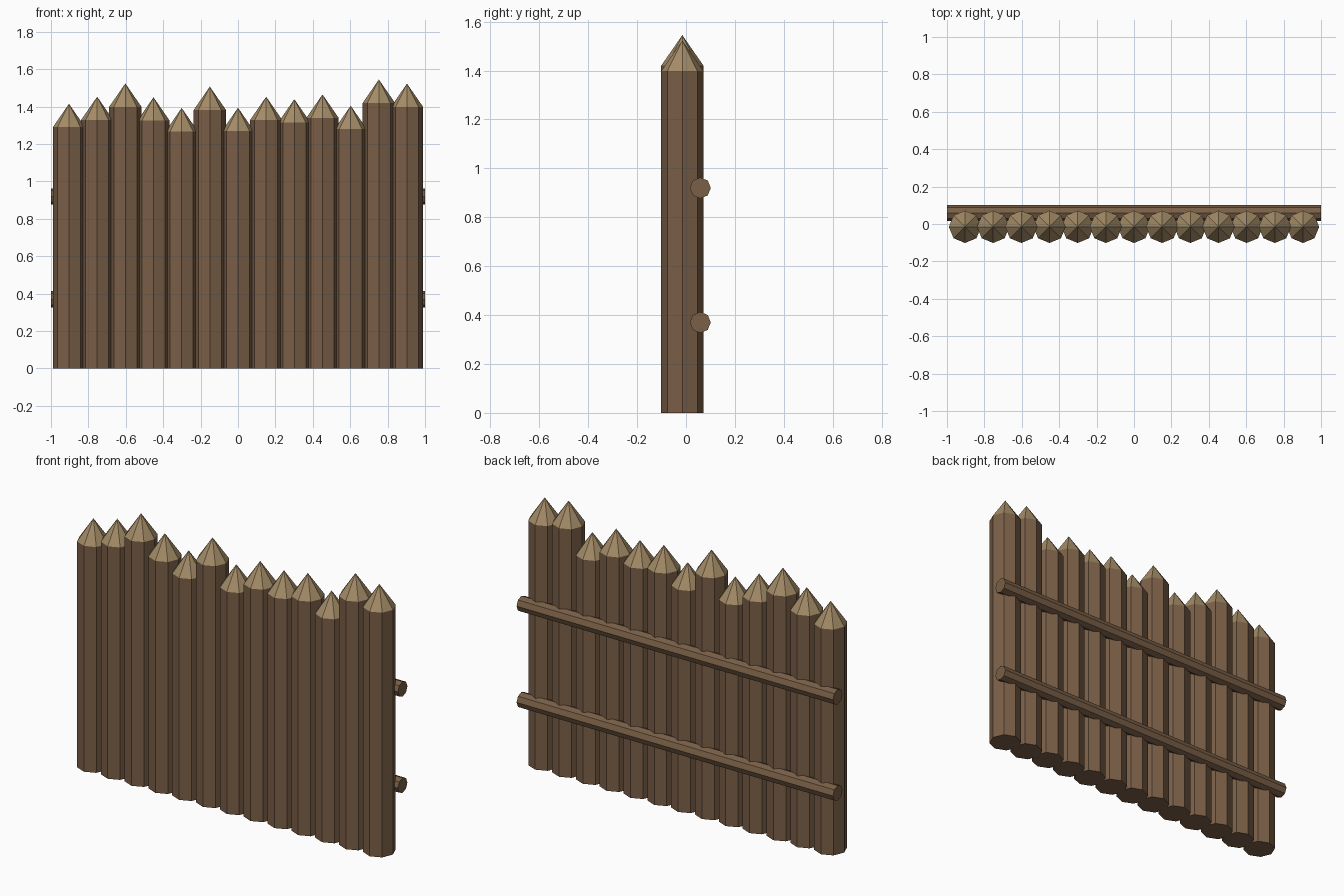
import bpy, bmesh, math
from mathutils import Matrix

if "Cube" in bpy.data.objects:
    bpy.data.objects.remove(bpy.data.objects["Cube"])


def material(name, rgb):
    m = bpy.data.materials.new(name)
    m.diffuse_color = (*rgb, 1)
    m.use_nodes = True
    m.node_tree.nodes["Principled BSDF"].inputs["Base Color"].default_value = m.diffuse_color
    return m


bark = material("bark brown", (0.195, 0.115, 0.063))
cut_wood = material("cut wood tan", (0.37, 0.26, 0.135))


def make_object(name, bm, materials):
    bmesh.ops.recalc_face_normals(bm, faces=bm.faces)
    mesh = bpy.data.meshes.new(name)
    bm.to_mesh(mesh)
    bm.free()
    for m in materials:
        mesh.materials.append(m)
    ob = bpy.data.objects.new(name, mesh)
    bpy.context.collection.objects.link(ob)
    return ob


SIDES = 8
STAKE_R, TIP_H, SPACING, STAKE_Y = 0.0865, 0.125, 0.1506, -0.015


# Eight-sided stake with a sharpened, paler point
def stake(i, x, top):
    bm = bmesh.new()
    ring = [(STAKE_R * math.cos(a), STAKE_R * math.sin(a))
            for a in (k * math.tau / SIDES for k in range(SIDES))]
    low = [bm.verts.new((x + u, STAKE_Y + v, 0)) for u, v in ring]
    high = [bm.verts.new((x + u, STAKE_Y + v, top - TIP_H)) for u, v in ring]
    tip = bm.verts.new((x, STAKE_Y, top))
    bm.faces.new(low[::-1])
    for k in range(SIDES):
        n = (k + 1) % SIDES
        bm.faces.new((low[k], low[n], high[n], high[k]))
        bm.faces.new((high[k], high[n], tip)).material_index = 1
    make_object(f"stake_{i + 1}", bm, [bark, cut_wood])


heights = [1.415, 1.453, 1.524, 1.45, 1.393, 1.507, 1.394,
           1.453, 1.44, 1.465, 1.405, 1.545, 1.523]
for i, h in enumerate(heights):
    stake(i, (i - 6) * SPACING, h)


# Horizontal rails across the back
for name, z in (("lower_rail", 0.37), ("upper_rail", 0.92)):
    bm = bmesh.new()
    bmesh.ops.create_cone(
        bm, cap_ends=True, segments=8, radius1=0.043, radius2=0.043, depth=2,
        matrix=Matrix.Translation((0, 0.0585, z)) @ Matrix.Rotation(math.pi / 2, 4, 'Y'))
    make_object(name, bm, [bark])
